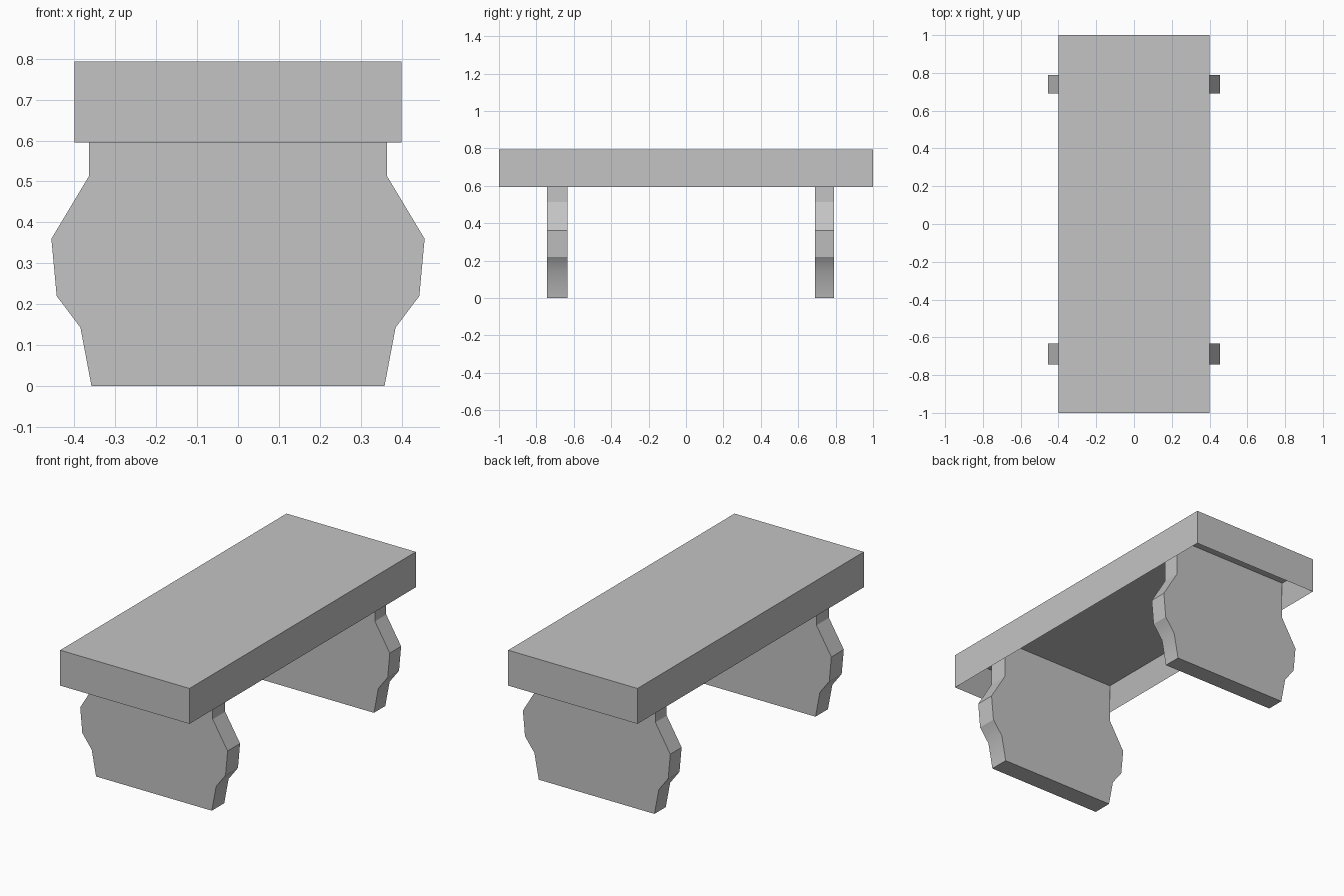
import bpy, bmesh, math

if "Cube" in bpy.data.objects:
    bpy.data.objects.remove(bpy.data.objects["Cube"])

grey = bpy.data.materials.new("plain grey")
grey.diffuse_color = (0.55, 0.55, 0.55, 1)
grey.use_nodes = True
grey.node_tree.nodes["Principled BSDF"].inputs["Base Color"].default_value = grey.diffuse_color


def finish(name, bm):
    bmesh.ops.recalc_face_normals(bm, faces=bm.faces)
    mesh = bpy.data.meshes.new(name)
    bm.to_mesh(mesh)
    bm.free()
    mesh.materials.append(grey)
    obj = bpy.data.objects.new(name, mesh)
    bpy.context.collection.objects.link(obj)
    return obj


# Bench top: a box whose underside is hollowed out, leaving a rim
BOTTOM, TOP, CEILING = 0.595, 0.793, 0.726
bm = bmesh.new()
bmesh.ops.create_cube(bm, size=1)
for v in bm.verts:
    v.co = (v.co.x * 0.8, v.co.y * 2, TOP if v.co.z > 0 else BOTTOM)
under = min(bm.faces, key=lambda f: f.calc_center_median().z)
bmesh.ops.inset_individual(bm, faces=[under], thickness=0.03)
inner = list(under.verts)
for v in inner:
    v.co = (math.copysign(0.364, v.co.x), math.copysign(0.91, v.co.y), CEILING)
finish("bench_top", bm)

# Leg panels: symmetric profile extruded along y, rising into the hollow
half = [(0.358, 0), (0.385, 0.143), (0.443, 0.22), (0.456, 0.36),
        (0.364, 0.513), (0.364, CEILING)]
profile = half + [(-x, z) for x, z in reversed(half)]


def leg_panel(name, y0, y1):
    bm = bmesh.new()
    face = bm.faces.new([bm.verts.new((x, y0, z)) for x, z in profile])
    ext = bmesh.ops.extrude_face_region(bm, geom=[face], use_keep_orig=True)
    moved = [g for g in ext["geom"] if isinstance(g, bmesh.types.BMVert)]
    bmesh.ops.translate(bm, verts=moved, vec=(0, y1 - y0, 0))
    obj = finish(name, bm)
    bpy.ops.object.select_all(action='DESELECT')
    obj.select_set(True)
    bpy.context.view_layer.objects.active = obj
    bpy.ops.object.shade_smooth_by_angle(angle=math.radians(30))


leg_panel("front_leg_panel", -0.743, -0.633)
leg_panel("back_leg_panel", 0.69, 0.79)
